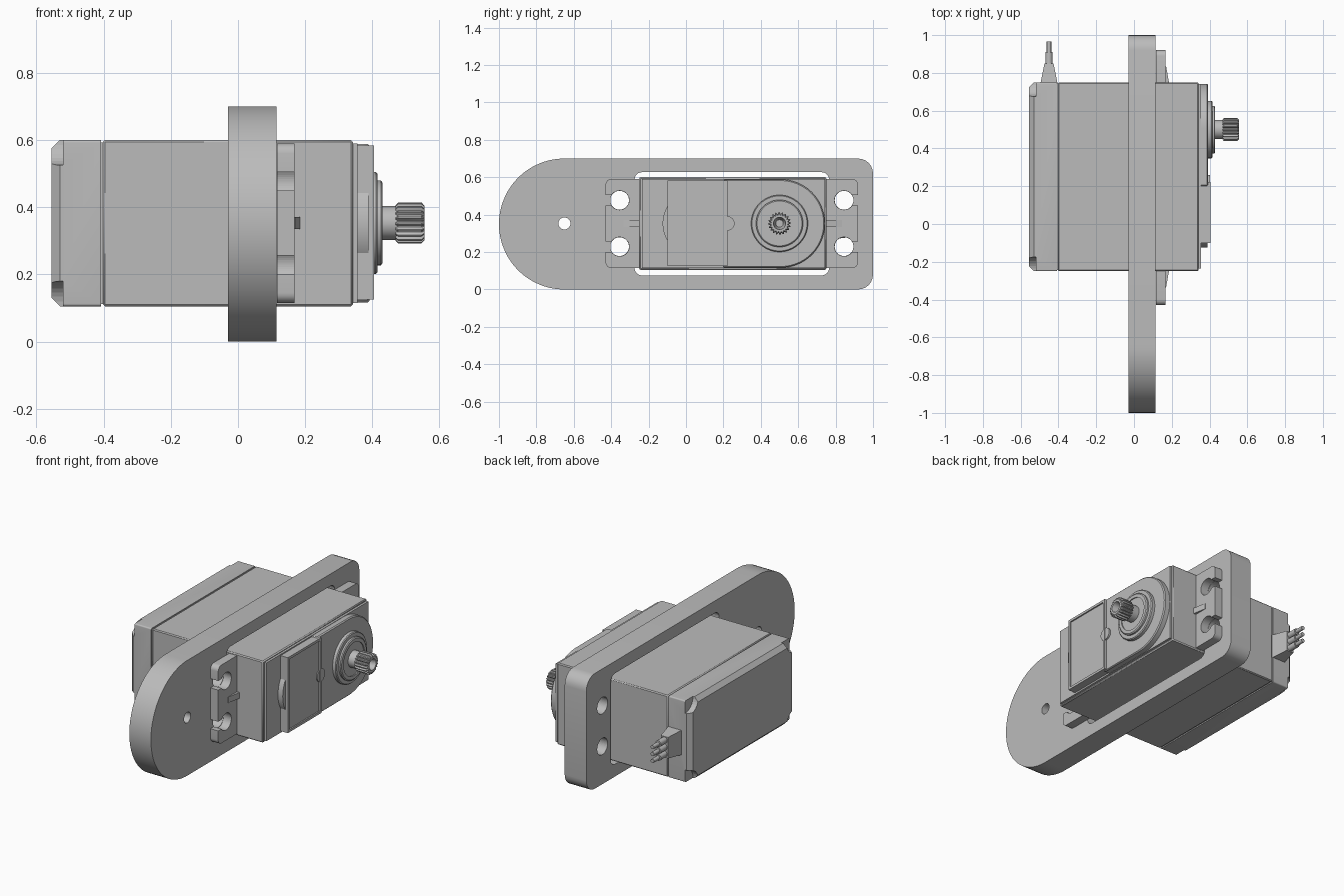
import bpy, bmesh, math

if "Cube" in bpy.data.objects:
    bpy.data.objects.remove(bpy.data.objects["Cube"])

grey = bpy.data.materials.new("light grey")
grey.diffuse_color = (0.5, 0.5, 0.5, 1)
grey.use_nodes = True
grey.node_tree.nodes["Principled BSDF"].inputs["Base Color"].default_value = grey.diffuse_color
CZ = 0.353          # height of the servo axis
SHAFT_Y = 0.5


def rounded(y0, y1, z0, z1, radii, n=6):
    """Rounded rectangle; radii start at the low y, low z corner, counterclockwise."""
    pts = []
    corners = ((y0, z0, 1, 1), (y1, z0, -1, 1), (y1, z1, -1, -1), (y0, z1, 1, -1))
    for k, ((y, z, sy, sz), r) in enumerate(zip(corners, radii)):
        if r == 0:
            pts.append((y, z))
            continue
        steps = n if r < 0.1 else 24
        for i in range(steps + 1):
            a = math.pi * (1 + k / 2 + i / steps / 2)
            pts.append((y + sy * r + r * math.cos(a), z + sz * r + r * math.sin(a)))
    return pts


def circle(y, z, r, n=48):
    return [(y + r * math.cos(2 * math.pi * i / n), z + r * math.sin(2 * math.pi * i / n))
            for i in range(n)]


def loft(name, sections):
    """Skin through (x, outline) sections with capped ends."""
    bm = bmesh.new()
    rings = [[bm.verts.new((x, y, z)) for y, z in pts] for x, pts in sections]
    n = len(rings[0])
    for a, b in zip(rings, rings[1:]):
        for i in range(n):
            j = (i + 1) % n
            bm.faces.new((a[i], a[j], b[j], b[i]))
    bm.faces.new(rings[0][::-1])
    bm.faces.new(rings[-1])
    bmesh.ops.remove_doubles(bm, verts=bm.verts, dist=1e-5)
    bmesh.ops.recalc_face_normals(bm, faces=bm.faces)
    me = bpy.data.meshes.new(name)
    bm.to_mesh(me)
    bm.free()
    me.materials.append(grey)
    ob = bpy.data.objects.new(name, me)
    bpy.context.collection.objects.link(ob)
    return ob


def prism(name, pts, x0, x1):
    return loft(name, [(x0, pts), (x1, pts)])


def box(name, x0, x1, y0, y1, z0, z1):
    return prism(name, [(y0, z0), (y1, z0), (y1, z1), (y0, z1)], x0, x1)


def cut(ob, *cutters):
    for c in cutters:
        c.hide_render = True
        c.hide_viewport = True
        m = ob.modifiers.new("cut", 'BOOLEAN')
        m.operation = 'DIFFERENCE'
        m.solver = 'EXACT'
        m.object = c


def bevel(ob, w, seg=1):
    m = ob.modifiers.new("bevel", 'BEVEL')
    m.width = w
    m.segments = seg
    m.limit_method = 'ANGLE'
    m.angle_limit = math.radians(40)


# Mounting plate with servo window and holes
HOLES = [(y, z) for y in (-0.355, 0.845) for z in (0.229, 0.477)]
plate = prism("mounting_plate", rounded(-1, 1, 0, 0.7, (0.35, 0.08, 0.08, 0.35)), -0.03, 0.115)
cut(plate,
    prism("window_cutter", rounded(-0.275, 0.765, 0.075, 0.627, (0.04,) * 4), -0.2, 0.3),
    prism("pivot_hole_cutter", circle(-0.65, 0.353, 0.032), -0.2, 0.3),
    *[prism("plate_hole_cutter", circle(y, z, 0.05), -0.2, 0.3) for y, z in HOLES])

# Servo ears with open screw slots
flange_cuts = []
for y, z in HOLES:
    flange_cuts.append(prism("ear_hole_cutter", circle(y, z, 0.051), 0.05, 0.3))
    ya, yb = (-0.6, y) if y < 0 else (y, 1.1)
    flange_cuts.append(box("ear_slot_cutter", 0.05, 0.3, ya, yb, z - 0.028, z + 0.028))
for name, y0, y1, radii in (("ear_front", -0.43, -0.24, (0.03, 0, 0, 0.03)),
                            ("ear_back", 0.74, 0.92, (0, 0.03, 0.03, 0))):
    ear = prism(name, rounded(y0, y1, 0.115, 0.59, radii), 0.116, 0.168)
    side = [c for c in flange_cuts if (c.data.vertices[0].co.y < 0) == (y0 < 0)]
    cut(ear, *side)

# Tapered ribs on the ears
for name, yin, yout in (("rib_front", -0.245, -0.335), ("rib_back", 0.745, 0.835)):
    tip = [(yin, CZ - 0.018), (yout, CZ - 0.018), (yout, CZ + 0.018), (yin, CZ + 0.018)]
    rib = loft(name, [(0.15, tip), (0.186, tip)])
    for v in rib.data.vertices:
        if abs(v.co.y - yout) < 1e-4 and v.co.x > 0.16:
            v.co.x = 0.17

# Servo case: main body, seam and rear cap
main = box("case_body", -0.402, 0.342, -0.25, 0.75, 0.105, 0.6)
bevel(main, 0.006)
box("case_seam", -0.42, -0.39, -0.243, 0.743, 0.112, 0.593)
full = rounded(-0.25, 0.75, 0.105, 0.6, (0.008,) * 4)
small = rounded(-0.225, 0.725, 0.13, 0.575, (0.008,) * 4)
cap = loft("rear_cap", [(-0.555, small), (-0.53, full), (-0.408, full)])
cut(cap, *[prism("screw_pocket_cutter", circle(y, z, 0.075, 32), -0.7, -0.52)
           for y in (-0.25, 0.75) for z in (0.105, 0.6)])

# Front cover and raised gear housing
box("front_cover", 0.33, 0.356, -0.235, 0.742, 0.115, 0.59)
housing = prism("gear_housing", rounded(0.2, 0.742, 0.117, 0.588, (0, 0.235, 0.235, 0)), 0.35, 0.392)
bevel(housing, 0.006)

# Recessed cover panel with finger tabs
panel = box("cover_panel", 0.35, 0.405, -0.1, 0.222, 0.125, 0.583)
cut(panel, box("panel_recess_cutter", 0.397, 0.45, -0.085, 0.207, 0.14, 0.568))
tab = prism("side_tab", circle(0.05, CZ, 0.175, 64), 0.35, 0.388)
prism("small_tab", circle(0.222, CZ, 0.038, 32), 0.36, 0.403)

# Output bearing rings
ring = [(0.38, 0.152), (0.41, 0.152), (0.415, 0.147), (0.415, 0.126), (0.425, 0.126), (0.43, 0.12)]
bearing = loft("bearing_ring", [(x, circle(SHAFT_Y, CZ, r, 64)) for x, r in ring])
cut(bearing, prism("bearing_recess_cutter", circle(SHAFT_Y, CZ, 0.1), 0.424, 0.5))

# Output shaft with toothed spline and centre bore
prism("output_shaft", circle(SHAFT_Y, CZ, 0.05), 0.4, 0.475)


def teeth(scale):
    pts = []
    for i in range(80):
        r = (0.061 if i % 4 < 2 else 0.052) * scale
        a = 2 * math.pi * i / 80
        pts.append((SHAFT_Y + r * math.cos(a), CZ + r * math.sin(a)))
    return pts


spline = loft("output_spline", [(0.468, teeth(0.85)), (0.476, teeth(1)), (0.546, teeth(1)), (0.555, teeth(0.85))])
cut(spline, loft("bore_cutter", [(0.49, circle(SHAFT_Y, CZ, 0.02, 32)), (0.57, circle(SHAFT_Y, CZ, 0.036, 32))]))

# Cable strain relief and three stepped leads
relief = box("strain_relief", -0.495, -0.405, 0.745, 0.85, 0.265, 0.415)
for v in relief.data.vertices:
    if v.co.y > 0.8:
        v.co.x = -0.45 + (0.024 if v.co.x > -0.45 else -0.024)
        v.co.z = 0.34 + (0.064 if v.co.z > 0.34 else -0.064)
for i in range(3):
    z = 0.34 + (i - 1) * 0.042
    prof = [(0.84, 0.019), (0.91, 0.019), (0.911, 0.012), (0.965, 0.012)]
    lead = loft("cable_lead", [(y, circle(0, 0, r, 16)) for y, r in prof])
    lead.rotation_euler = (0, 0, math.pi / 2)
    lead.location = (-0.45, 0, z)

# Smooth the curved walls, keep sharp edges
bpy.ops.object.select_all(action='DESELECT')
for ob in bpy.data.objects:
    if not ob.hide_render:
        ob.select_set(True)
        bpy.context.view_layer.objects.active = ob
bpy.ops.object.shade_smooth_by_angle(angle=math.radians(30))
